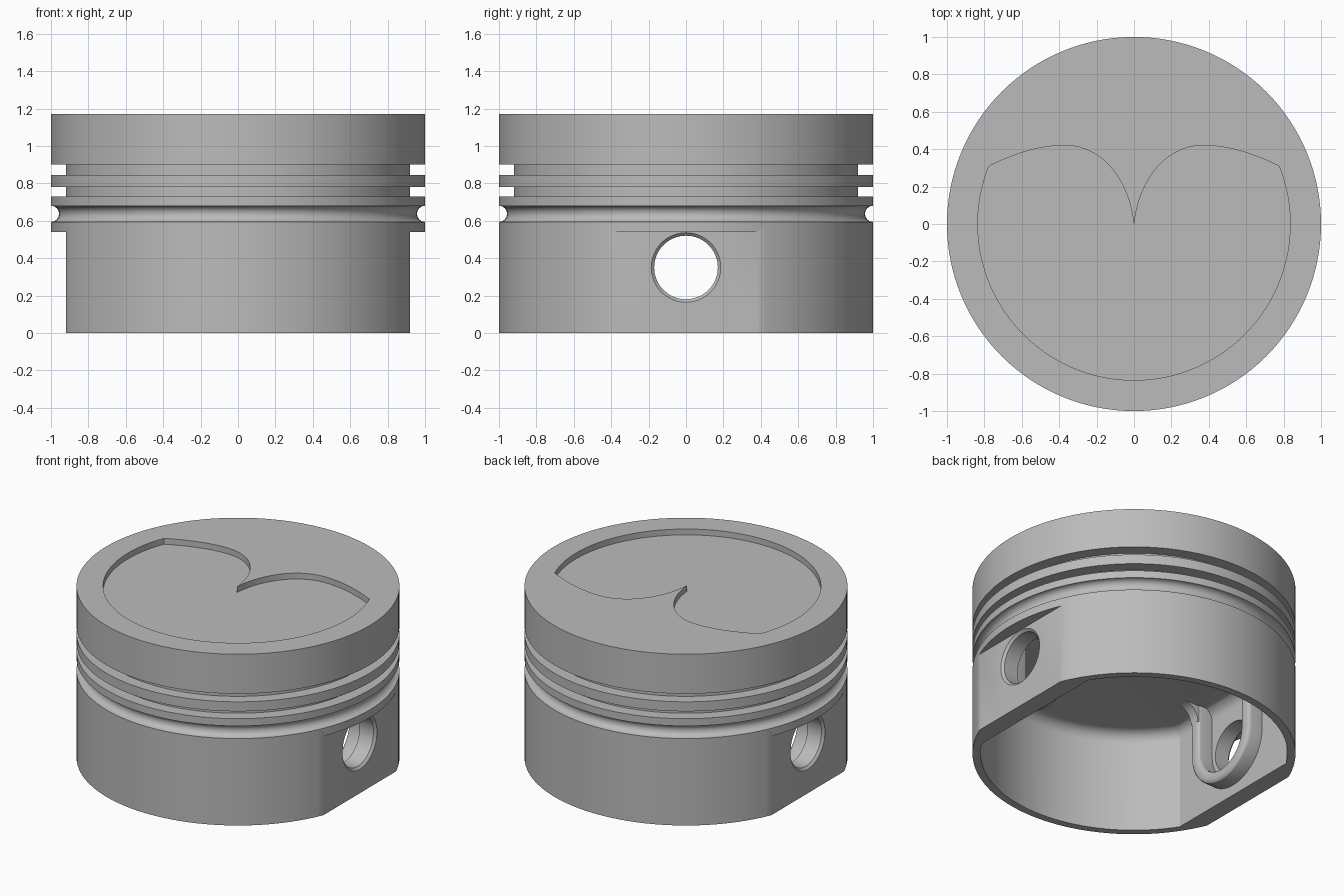
import bpy, bmesh
from math import sin, cos, pi, radians, atan2
from mathutils import Matrix, Vector
from mathutils.geometry import interpolate_bezier

if "Cube" in bpy.data.objects:
    bpy.data.objects.remove(bpy.data.objects["Cube"])

metal = bpy.data.materials.new("grey metal")
metal.use_nodes = True
GREY = (0.5, 0.5, 0.5, 1)
metal.diffuse_color = GREY
metal.node_tree.nodes["Principled BSDF"].inputs["Base Color"].default_value = GREY


def finish(name, bm):
    bmesh.ops.remove_doubles(bm, verts=bm.verts, dist=1e-5)
    bmesh.ops.recalc_face_normals(bm, faces=bm.faces)
    mesh = bpy.data.meshes.new(name)
    bm.to_mesh(mesh)
    bm.free()
    mesh.materials.append(metal)
    obj = bpy.data.objects.new(name, mesh)
    bpy.context.collection.objects.link(obj)
    return obj


def arc(cx, cy, r, start, end, n=10):
    """Points on an arc, angles in degrees."""
    angles = [radians(start + (end - start) * i / n) for i in range(n + 1)]
    return [(cx + r * cos(a), cy + r * sin(a)) for a in angles]


def revolve(name, profile, steps=128):
    """Lathe (radius, height) points around z."""
    bm = bmesh.new()
    verts = [bm.verts.new((r, 0, h)) for r, h in profile]
    edges = [bm.edges.new(pair) for pair in zip(verts, verts[1:])]
    bmesh.ops.spin(bm, geom=verts + edges, cent=(0, 0, 0), axis=(0, 0, 1),
                   angle=2 * pi, steps=steps)
    return finish(name, bm)


def prism(name, outline, axis, low, high):
    """Extrude a 2D outline along the named axis."""
    place = {"x": lambda p, d: (d, p[0], p[1]),
             "y": lambda p, d: (p[0], d, p[1]),
             "z": lambda p, d: (p[0], p[1], d)}[axis]
    bm = bmesh.new()
    face = bm.faces.new([bm.verts.new(place(p, low)) for p in outline])
    top = bmesh.ops.extrude_face_region(bm, geom=[face])["geom"]
    shift = Vector(place((0, 0), high - low))
    bmesh.ops.translate(bm, vec=shift, verts=[v for v in top if isinstance(v, bmesh.types.BMVert)])
    return finish(name, bm)


def apply(obj, mod):
    with bpy.context.temp_override(object=obj, active_object=obj, selected_objects=[obj]):
        bpy.ops.object.modifier_apply(modifier=mod.name)


def bevel(obj, width, segments):
    mod = obj.modifiers.new("bevel", "BEVEL")
    mod.width, mod.segments = width, segments
    mod.limit_method, mod.angle_limit = "ANGLE", radians(50)
    apply(obj, mod)


def combine(obj, other, operation):
    mod = obj.modifiers.new("boolean", "BOOLEAN")
    mod.object, mod.operation, mod.solver = other, operation, "EXACT"
    apply(obj, mod)
    bpy.data.objects.remove(other)


def rectangle(x0, x1, y0, y1):
    return [(x0, y0), (x1, y0), (x1, y1), (x0, y1)]


# Outer body with oil groove and two ring grooves
TOP = 1.17
profile = [(0, 0), (1, 0)] + arc(1, 0.637, 0.043, 270, 90, 12)
for low, high in ((0.73, 0.78), (0.845, 0.9)):
    profile += [(1, low), (0.92, low), (0.92, high), (1, high)]
profile += [(1, TOP), (0, TOP)]
piston = revolve("piston_body", profile)

# Flats on both sides of the skirt
for side in (-1, 1):
    flat = prism("flat_cutter", rectangle(-0.6, 0.6, -0.1, 0.54), "x", side * 0.92, side * 1.2)
    combine(piston, flat, "DIFFERENCE")

# Hollow inside: round wall with flat sides and a filleted ceiling
cavity = revolve("cavity", [(0, -0.1), (0.95, -0.1)] + arc(0.87, 0.61, 0.08, 0, 90) + [(0, 0.69)])
section = [(-0.8, -0.2), (0.8, -0.2)] + arc(0.72, 0.615, 0.08, 0, 90) + arc(-0.72, 0.615, 0.08, 90, 180)
combine(cavity, prism("cavity_sides", section, "y", -1.1, 1.1), "INTERSECT")
combine(piston, cavity, "DIFFERENCE")

# Pin bosses: raised U ribs that flare into the ceiling
PIN_Z = 0.35
u_shape = ([(-0.28, 0.75)] + arc(0, PIN_Z, 0.28, 180, 360, 24) + [(0.28, 0.75), (0.2, 0.75)]
           + arc(0, PIN_Z, 0.2, 360, 180, 24) + [(-0.2, 0.75)])
for side in (-1, 1):
    rib = prism("pin_boss", u_shape, "x", side * 0.69, side * 0.86)
    bevel(rib, 0.025, 3)
    combine(piston, rib, "UNION")
    flare = [(0.76, 0.74), (0.58, 0.74)] + arc(0.58, 0.58, 0.11, 90, 0) + [(0.76, 0.58)]
    flare = [(side * x, z) for x, z in flare]
    for leg in (-1, 1):
        combine(piston, prism("boss_flare", flare, "y", leg * 0.207, leg * 0.273), "UNION")

# Chamfered pin hole through both sides
half = [(0.17, 0.905), (0.187, 0.921), (0.187, 1.1), (0, 1.1)]
pin = revolve("pin_hole", [(r, -h) for r, h in reversed(half)] + half, 64)
pin.data.transform(Matrix.Translation((0, 0, PIN_Z)) @ Matrix.Rotation(pi / 2, 4, "Y"))
combine(piston, pin, "DIFFERENCE")

# Shallow heart-shaped pocket in the crown
corner, peak, cusp = (0.775, 0.31), (0.37, 0.42), (0, -0.01)
lobe = interpolate_bezier(corner, (0.63, 0.38), (0.5, 0.42), peak, 16)[:-1]
lobe += interpolate_bezier(peak, (0.16, 0.42), (0.02, 0.22), cusp, 24)
lobe = [(p[0], p[1]) for p in lobe]
mirrored = [(-x, y) for x, y in reversed(lobe[:-1])]
edge = atan2(corner[1], corner[0]) * 180 / pi
rim = arc(0, 0, 0.835, 180 - edge, 360 + edge, 90)[1:-1]
pocket = prism("pocket", lobe + mirrored + rim, "z", TOP - 0.04, TOP + 0.1)
combine(piston, pocket, "DIFFERENCE")

# Smooth shading with sharp machined edges
bpy.ops.object.select_all(action="DESELECT")
piston.select_set(True)
bpy.context.view_layer.objects.active = piston
bpy.ops.object.shade_smooth_by_angle(angle=radians(30))
